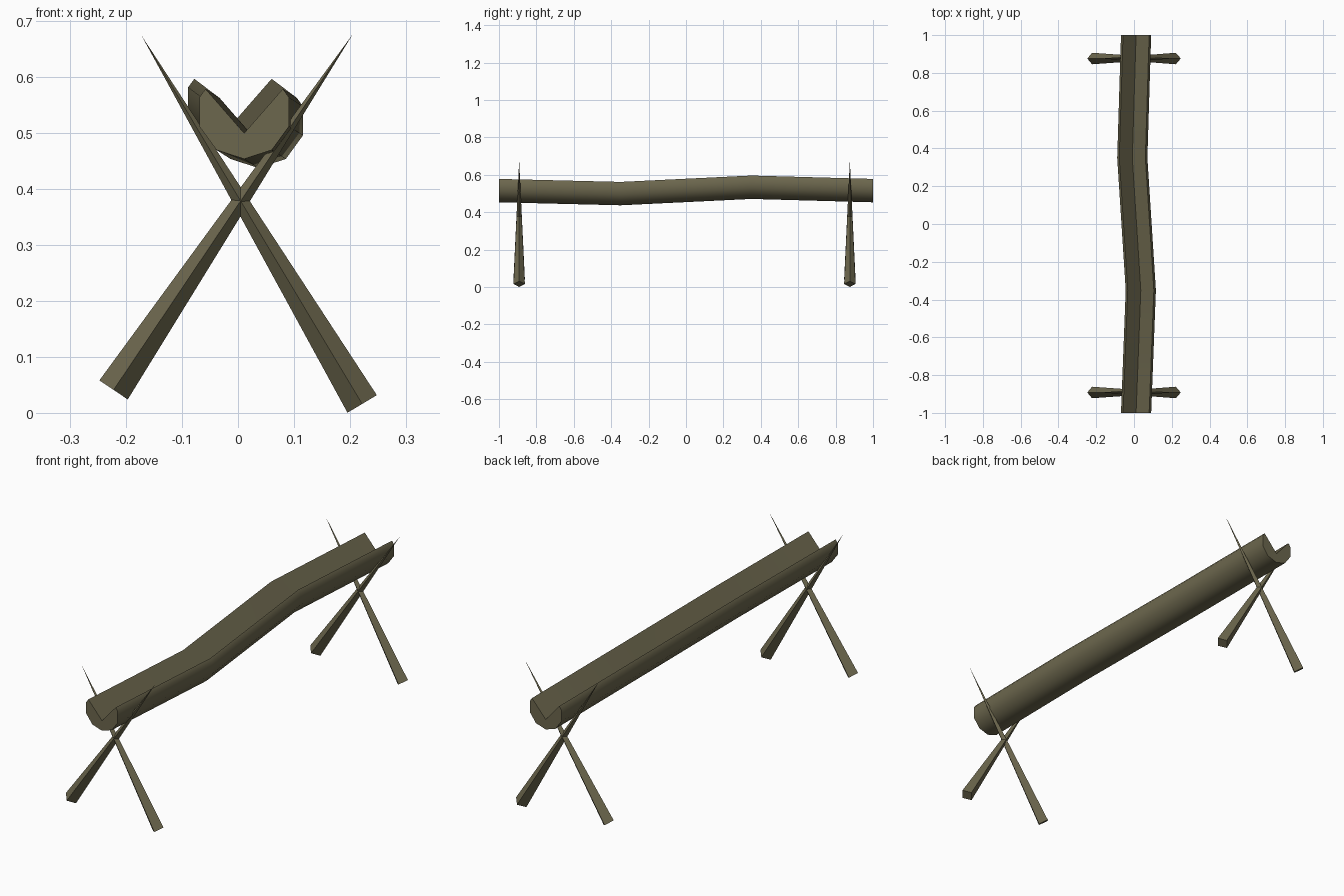
import bpy, bmesh, math
from mathutils import Vector, Matrix

if "Cube" in bpy.data.objects:
    bpy.data.objects.remove(bpy.data.objects["Cube"])

wood = bpy.data.materials.new("weathered olive wood")
wood.diffuse_color = (0.15, 0.135, 0.075, 1)
wood.use_nodes = True
wood.node_tree.nodes["Principled BSDF"].inputs["Base Color"].default_value = wood.diffuse_color


def finish(name, bm):
    bmesh.ops.recalc_face_normals(bm, faces=bm.faces)
    mesh = bpy.data.meshes.new(name)
    bm.to_mesh(mesh)
    bm.free()
    mesh.materials.append(wood)
    obj = bpy.data.objects.new(name, mesh)
    bpy.context.collection.objects.link(obj)
    return obj


# Trough: ten-sided log with a V notch, swept along a slightly crooked path
R = 0.084
right = [(R * math.sin(math.radians(a)), -R * math.cos(math.radians(a)))
         for a in (36, 72, 108)] + [(0.069, 0.041)]
section = [(0, -R)] + right + [(0, -0.038)] + [(-x, z) for x, z in reversed(right)]
path = [(0.011, -1.0, 0.537), (0.036, -0.35, 0.521),
        (-0.009, 0.35, 0.555), (0.011, 1.0, 0.537)]

bm = bmesh.new()
rings = [[bm.verts.new((px + x, py, pz + z)) for x, z in section]
         for px, py, pz in path]
n = len(section)
for a, b in zip(rings, rings[1:]):
    for i in range(n):
        j = (i + 1) % n
        bm.faces.new((a[i], a[j], b[j], b[i]))
bm.faces.new(rings[0])
bm.faces.new(rings[-1])
trough = finish("trough", bm)
bpy.context.view_layer.objects.active = trough
trough.select_set(True)
bpy.ops.object.shade_smooth_by_angle(angle=math.radians(42))


# Crossed poles: four-sided stakes tapering to a point
def stake(name, foot, tip, y):
    foot, tip = Vector((foot[0], y, foot[1])), Vector((tip[0], y, tip[1]))
    axis = (tip - foot).normalized()
    side = Vector((0, 1, 0))
    across = side.cross(axis)
    r = 0.0305
    bm = bmesh.new()
    base = [bm.verts.new(foot + d * r) for d in (side, across, -side, -across)]
    top = bm.verts.new(tip)
    bm.faces.new(base)
    for i in range(4):
        bm.faces.new((base[i], base[(i + 1) % 4], top))
    finish(name, bm)


for label, y in (("front", -0.892), ("back", 0.876)):
    stake(label + "_right_leg", (0.2215, 0.016), (-0.172, 0.673), y)
    stake(label + "_left_leg", (-0.222, 0.041), (0.205, 0.676), y)
